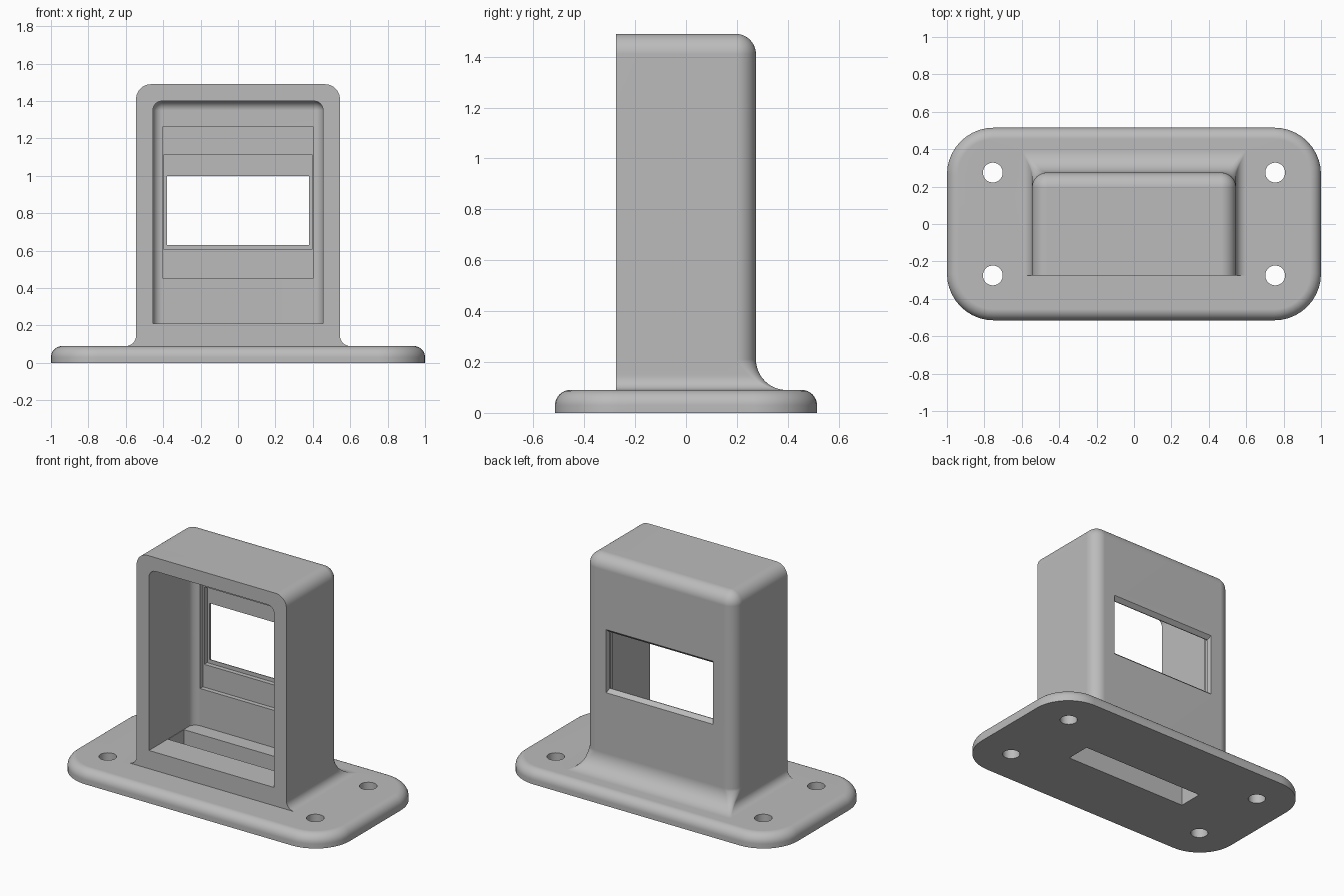
import bpy, bmesh, math

if "Cube" in bpy.data.objects:
    bpy.data.objects.remove(bpy.data.objects["Cube"])

grey = bpy.data.materials.new("light grey")
grey.diffuse_color = (0.5, 0.5, 0.5, 1)
grey.use_nodes = True
grey.node_tree.nodes["Principled BSDF"].inputs["Base Color"].default_value = grey.diffuse_color

HALF_PI = math.pi / 2


def outline(hx, y0, y1, r_front, r_back, n=10):
    """Plan outline, counter-clockwise, with separate front and back corner radii."""
    pts = []
    for sx, y, sy, r, a0 in ((1, y0, -1, r_front, -HALF_PI), (1, y1, 1, r_back, 0),
                             (-1, y1, 1, r_back, HALF_PI), (-1, y0, -1, r_front, math.pi)):
        steps = n if r > 0 else 0
        for i in range(steps + 1):
            a = a0 + HALF_PI * i / n
            pts.append((sx * (hx - r) + r * math.cos(a), y - sy * r + r * math.sin(a)))
    return pts


def loft(name, rings):
    """Skin a stack of (outline, z) rings and cap both ends."""
    bm = bmesh.new()
    loops = [[bm.verts.new((x, y, z)) for x, y in pts] for pts, z in rings]
    for a, b in zip(loops, loops[1:]):
        for i in range(len(a)):
            j = (i + 1) % len(a)
            bm.faces.new((a[i], a[j], b[j], b[i]))
    bm.faces.new(loops[0][::-1])
    bm.faces.new(loops[-1])
    bmesh.ops.recalc_face_normals(bm, faces=bm.faces)
    mesh = bpy.data.meshes.new(name)
    bm.to_mesh(mesh)
    bm.free()
    mesh.materials.append(grey)
    ob = bpy.data.objects.new(name, mesh)
    bpy.context.collection.objects.link(ob)
    return ob


def domed_top(hx, y0, y1, top, r, n=10):
    """Rings that round over the top at the sides and back, leaving the front flat."""
    rings = []
    for i in range(n + 1):
        a = HALF_PI * i / n
        inset = r * (1 - math.cos(a))
        rings.append((outline(hx - inset, y0, y1 - inset, 0, max(r * math.cos(a), 0.002)),
                      top - r + r * math.sin(a)))
    return rings


def block(name, hx, y0, y1, z0, z1):
    return loft(name, [(outline(hx, y0, y1, 0, 0), z) for z in (z0, z1)])


def combine(target, other, operation):
    m = target.modifiers.new(operation, "BOOLEAN")
    m.operation, m.solver, m.object = operation, "EXACT", other
    bpy.context.view_layer.objects.active = target
    bpy.ops.object.modifier_apply(modifier=m.name)
    bpy.data.objects.remove(other)


# Base plate with a rounded upper rim
BASE, RIM = 0.09, 0.06
rings = [(outline(1, -0.515, 0.515, 0.25, 0.25), 0)]
for i in range(9):
    a = HALF_PI * i / 8
    d = RIM * (1 - math.cos(a))
    rings.append((outline(1 - d, -0.515 + d, 0.515 - d, 0.25 - d, 0.25 - d),
                  BASE - RIM + RIM * math.sin(a)))
body = loft("housing", rings)


# Tower with flared foot: large fillet behind, small ones at the sides
def flare(h, r):
    return 0 if h >= r else r - math.sqrt(max(0, r * r - (r - h) ** 2))


HX, Y0, Y1, BACK, SIDE = 0.545, -0.275, 0.275, 0.12, 0.055
rings = [(outline(HX + SIDE, Y0, Y1 + BACK, 0, 0.01), 0.05)]
for i in range(13):
    h = BACK * (1 - math.cos(HALF_PI * i / 12))
    rings.append((outline(HX + flare(h, SIDE), Y0, Y1 + flare(h, BACK), 0,
                          0.01 + 0.07 * h / BACK), BASE + h))
rings += domed_top(HX, Y0, Y1, 1.49, 0.08)
combine(body, loft("tower", rings), "UNION")

# Front cavity, rounded at the top and along the back corners
cavity = loft("cavity", [(outline(0.455, -0.4, 0.185, 0, 0.05), 0.21)]
              + domed_top(0.455, -0.4, 0.185, 1.40, 0.05))
combine(body, cavity, "DIFFERENCE")

# Stepped recesses in the back wall, then the window
for hx, depth, z0, z1 in ((0.405, 0.215, 0.455, 1.26), (0.395, 0.245, 0.605, 1.115),
                          (0.38, 0.35, 0.63, 1.0)):
    combine(body, block("recess", hx, 0.1, depth, z0, z1), "DIFFERENCE")

# Window lip flaring outwards
lip = block("lip", 0.38, 0.25, 0.30, 0.63, 1.0)
for v in lip.data.vertices:
    if v.co.y > 0.28:
        v.co.x *= 1.04
        v.co.z += 0.045 if v.co.z > 0.8 else -0.045
combine(body, lip, "DIFFERENCE")

# Cable slot through the cavity floor
combine(body, block("slot", 0.452, -0.08, 0.085, -0.1, 0.3), "DIFFERENCE")

# Screw holes
for x in (-0.755, 0.755):
    for y in (-0.275, 0.275):
        circle = [(x + 0.053 * math.cos(math.tau * i / 40),
                   y + 0.053 * math.sin(math.tau * i / 40)) for i in range(40)]
        combine(body, loft("hole", [(circle, -0.1), (circle, 0.2)]), "DIFFERENCE")

# Smooth the rounded areas and keep the edges crisp
bpy.ops.object.select_all(action="DESELECT")
body.select_set(True)
bpy.context.view_layer.objects.active = body
bpy.ops.object.shade_smooth_by_angle(angle=math.radians(30))
wn = body.modifiers.new("weighted normals", "WEIGHTED_NORMAL")
wn.keep_sharp = True
